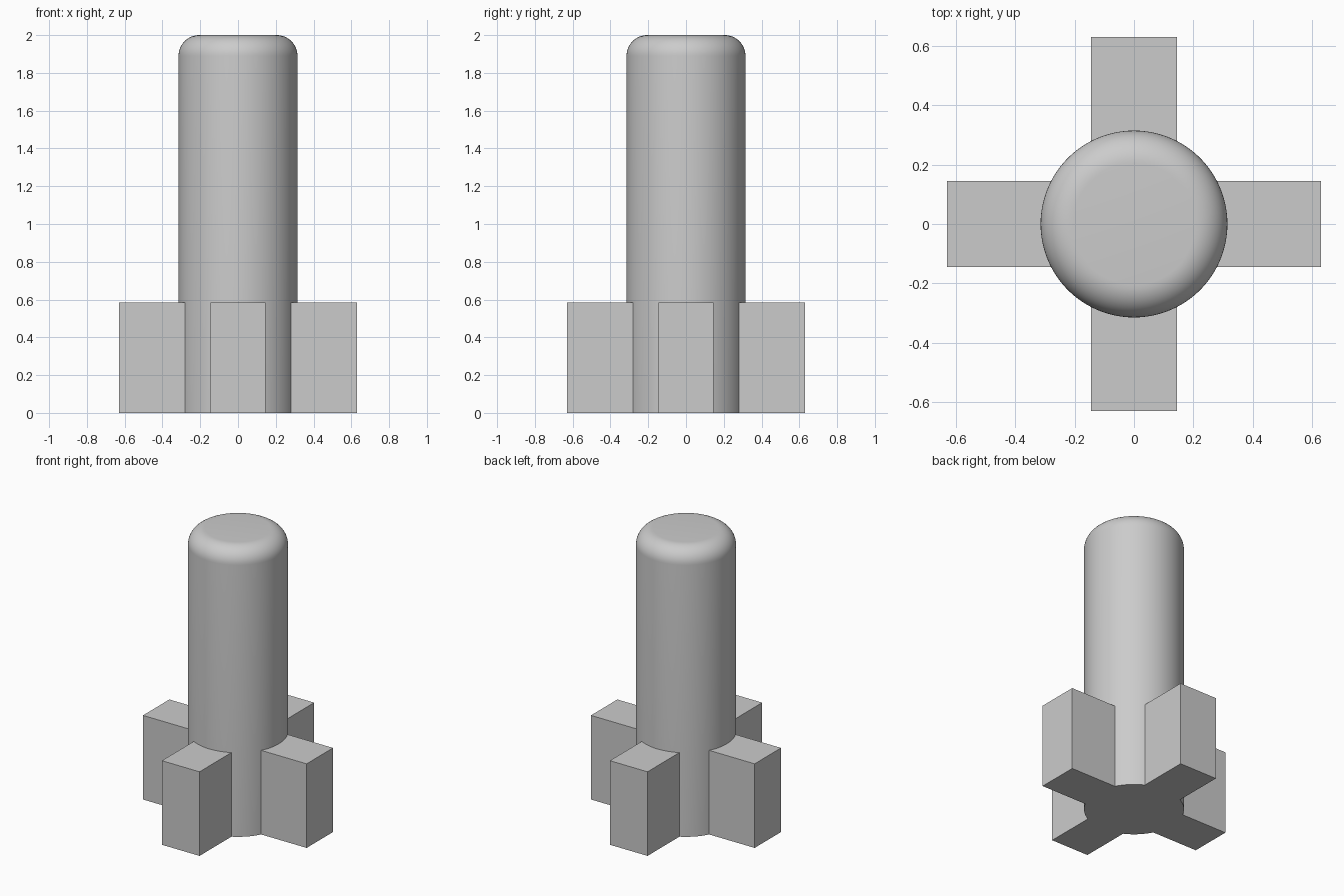
import bpy, bmesh, math

cube = bpy.data.objects.get("Cube")
if cube:
    bpy.data.objects.remove(cube, do_unlink=True)

RADIUS, HEIGHT, FILLET = 0.315, 2.0, 0.11
FIN_REACH, FIN_HALF, FIN_TOP = 0.63, 0.145, 0.585
SEGMENTS = 96

grey = bpy.data.materials.new("plain grey")
grey.use_nodes = True
colour = (0.6, 0.6, 0.6, 1)
grey.diffuse_color = colour
grey.node_tree.nodes["Principled BSDF"].inputs["Base Color"].default_value = colour


def finish(name, bm, smooth=False):
    bmesh.ops.recalc_face_normals(bm, faces=bm.faces)
    mesh = bpy.data.meshes.new(name)
    bm.to_mesh(mesh)
    bm.free()
    mesh.materials.append(grey)
    obj = bpy.data.objects.new(name, mesh)
    bpy.context.collection.objects.link(obj)
    if smooth:
        bpy.ops.object.select_all(action="DESELECT")
        obj.select_set(True)
        bpy.context.view_layer.objects.active = obj
        bpy.ops.object.shade_smooth_by_angle(angle=math.radians(30))
    return obj


# Round post with a rounded top rim
bm = bmesh.new()
bmesh.ops.create_cone(bm, cap_ends=True, segments=SEGMENTS, radius1=RADIUS,
                      radius2=RADIUS, depth=HEIGHT)
bmesh.ops.translate(bm, verts=bm.verts, vec=(0, 0, HEIGHT / 2))
rim = [e for e in bm.edges if all(v.co.z > HEIGHT - 0.01 for v in e.verts)]
bmesh.ops.bevel(bm, geom=rim, offset=FILLET, segments=12, profile=0.5, affect="EDGES")
finish("post", bm, smooth=True)


# Four block fins whose inner ends follow the post
def add_fin(name, turn):
    inner = RADIUS - 0.004
    half_angle = math.asin(FIN_HALF / inner)
    outline = [(FIN_REACH, -FIN_HALF), (FIN_REACH, FIN_HALF)]
    for i in range(17):
        a = half_angle * (1 - i / 8)
        outline.append((inner * math.cos(a), inner * math.sin(a)))
    c, s = math.cos(turn), math.sin(turn)
    bm = bmesh.new()
    base = bm.faces.new([bm.verts.new((x * c - y * s, x * s + y * c, 0)) for x, y in outline])
    top = bmesh.ops.extrude_face_region(bm, geom=[base], use_keep_orig=True)
    verts = [g for g in top["geom"] if isinstance(g, bmesh.types.BMVert)]
    bmesh.ops.translate(bm, verts=verts, vec=(0, 0, FIN_TOP))
    finish(name, bm)


for i, side in enumerate(("left", "back", "right", "front")):
    add_fin(side + "_fin", i * math.pi / 2)
